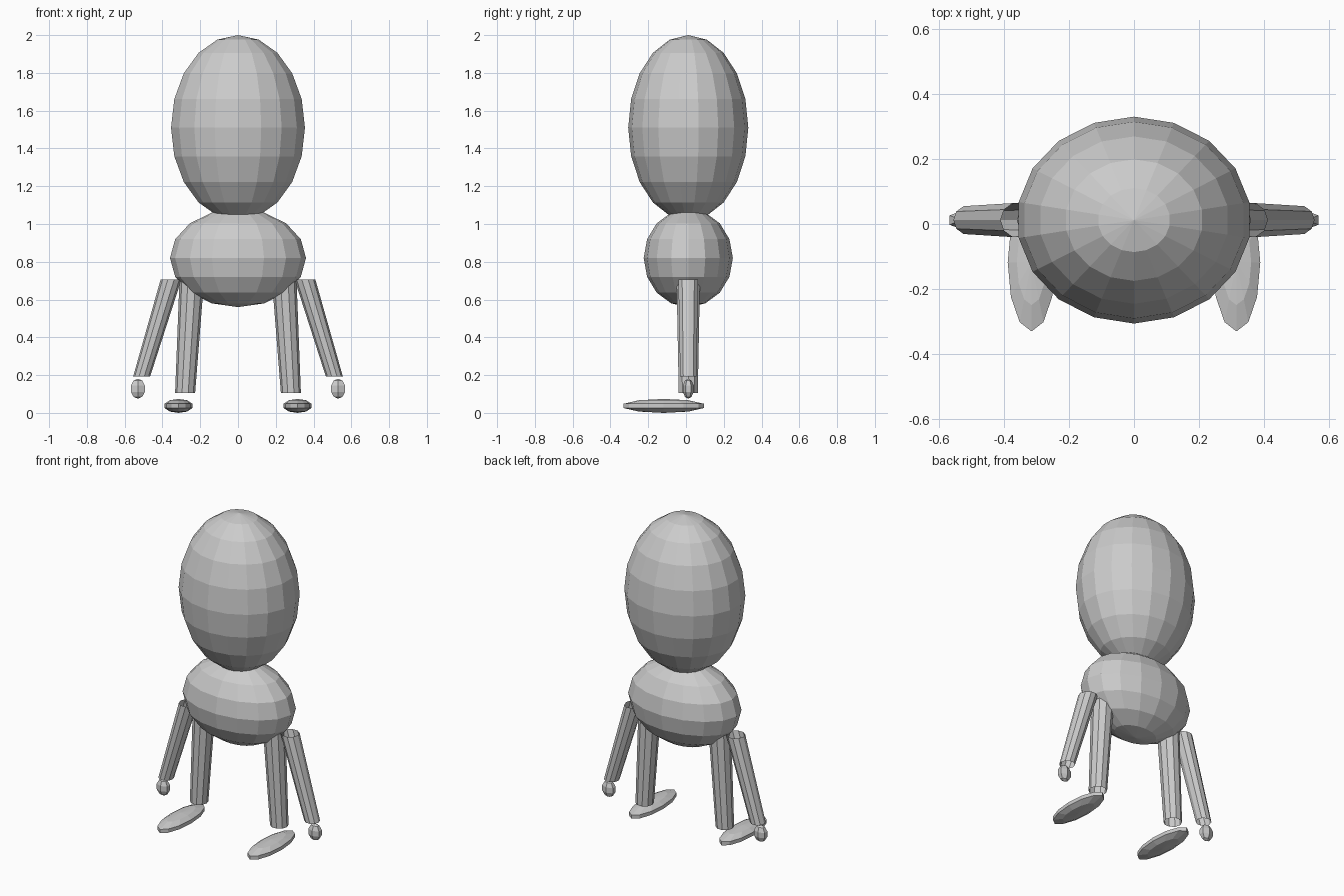
import bpy
import bmesh
from math import cos, sin, tau
from mathutils import Matrix, Vector

cube = bpy.data.objects.get("Cube")
if cube:
    bpy.data.objects.remove(cube, do_unlink=True)

GREY = (0.6, 0.6, 0.6, 1)
grey = bpy.data.materials.new("plain grey")
grey.use_nodes = True
grey.diffuse_color = GREY
for node in grey.node_tree.nodes:
    if node.type == 'BSDF_PRINCIPLED':
        node.inputs["Base Color"].default_value = GREY

MID_Y = 0.012


def finish(name, bm):
    mesh = bpy.data.meshes.new(name)
    bm.to_mesh(mesh)
    bm.free()
    mesh.materials.append(grey)
    obj = bpy.data.objects.new(name, mesh)
    bpy.context.collection.objects.link(obj)
    return obj


def ellipsoid(name, centre, radii, segments, rings):
    """Faceted ellipsoid, with a vertex on the x axis."""
    bm = bmesh.new()
    bmesh.ops.create_uvsphere(bm, u_segments=segments, v_segments=rings, radius=1)
    bm.transform(Matrix.Translation(centre) @ Matrix.Diagonal((*radii, 1)))
    return finish(name, bm)


def limb(name, top, top_radius, bottom, bottom_radius, sides=10):
    """Open tapered tube whose end rims stay level."""
    bm = bmesh.new()
    rims = []
    for centre, radius in ((top, top_radius), (bottom, bottom_radius)):
        rims.append([bm.verts.new(Vector(centre) + radius * Vector(
            (cos(tau * i / sides), sin(tau * i / sides), 0))) for i in range(sides)])
    upper, lower = rims
    for i in range(sides):
        j = (i + 1) % sides
        bm.faces.new((upper[i], lower[i], lower[j], upper[j]))
    return finish(name, bm)


# Head and body
ellipsoid("head", (0, MID_Y, 1.51), (0.36, 0.318, 0.49), 18, 10)
ellipsoid("body", (0, MID_Y, 0.82), (0.36, 0.236, 0.26), 16, 8)

# Paired limbs, hands and feet
for side, s in (("left", 1), ("right", -1)):
    limb(side + "_arm", (s * 0.355, MID_Y, 0.705), 0.055,
         (s * 0.51, MID_Y, 0.193), 0.045)
    limb(side + "_leg", (s * 0.245, MID_Y, 0.7), 0.065,
         (s * 0.28, MID_Y, 0.105), 0.053)
    ellipsoid(side + "_hand", (s * 0.53, MID_Y, 0.128), (0.045, 0.03, 0.053), 6, 5)
    ellipsoid(side + "_foot", (s * 0.315, -0.118, 0.037), (0.077, 0.223, 0.037), 12, 5)
